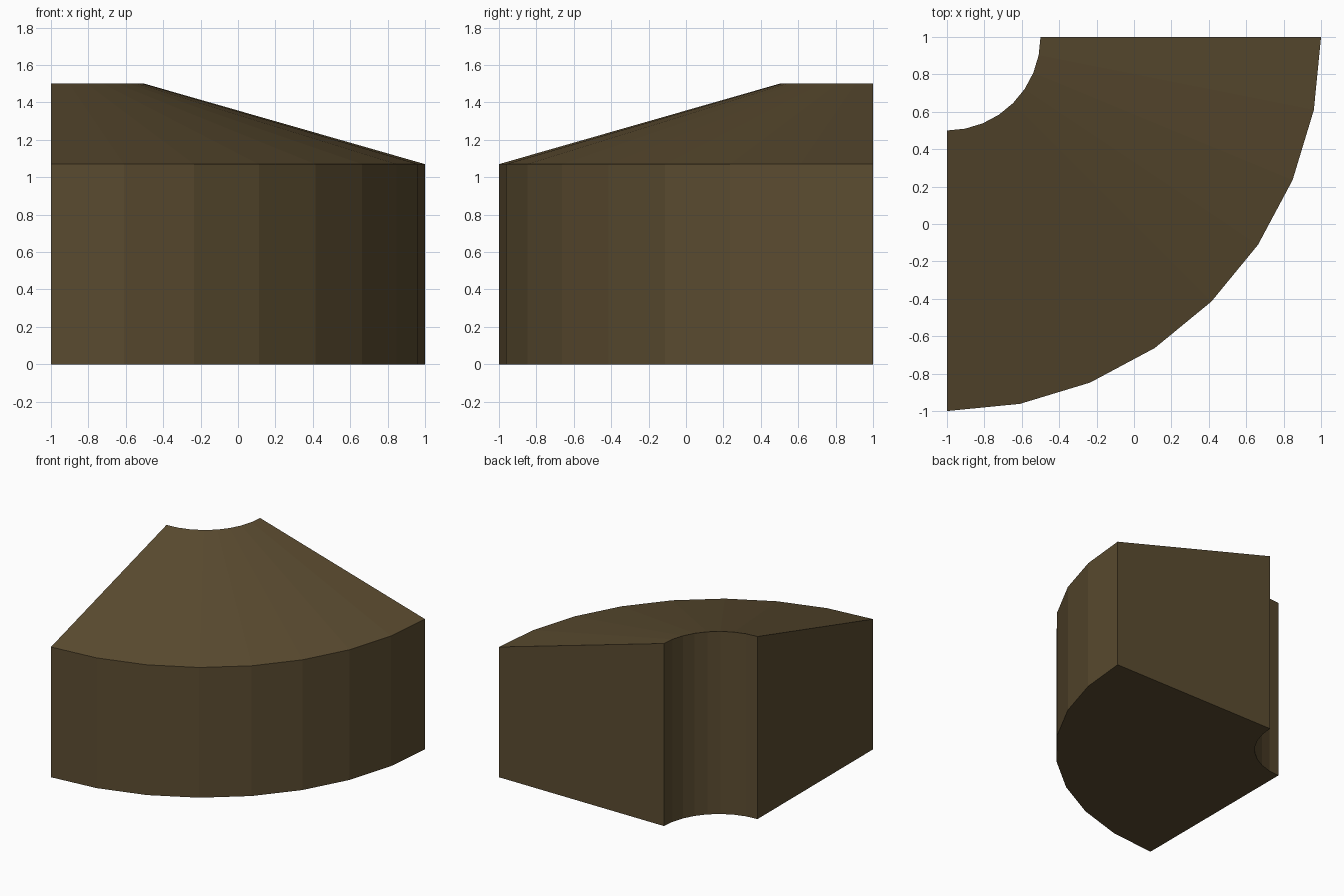
import bpy, bmesh, math

if "Cube" in bpy.data.objects:
    bpy.data.objects.remove(bpy.data.objects["Cube"])

# Quarter-ring block with a sloping top, centred on the back left corner
SEGMENTS = 8
CENTRE = (-1.0, 1.0)
PROFILE = [(0.5, 0.0), (2.0, 0.0), (2.0, 1.07), (0.5, 1.5)]  # radius, height

mat = bpy.data.materials.new("dark brown")
mat.diffuse_color = (0.105, 0.072, 0.030, 1.0)
mat.use_nodes = True
mat.node_tree.nodes["Principled BSDF"].inputs["Base Color"].default_value = mat.diffuse_color

bm = bmesh.new()

# Profile copies swept around the corner
rings = []
for i in range(SEGMENTS + 1):
    a = -math.pi / 2 + i * math.pi / 2 / SEGMENTS
    rings.append([bm.verts.new((CENTRE[0] + r * math.cos(a),
                                CENTRE[1] + r * math.sin(a), z))
                  for r, z in PROFILE])

# Curved walls, sloping top and base
for a, b in zip(rings, rings[1:]):
    for j in range(4):
        k = (j + 1) % 4
        bm.faces.new((a[j], b[j], b[k], a[k]))

# Flat end faces
bm.faces.new(rings[0])
bm.faces.new(rings[-1][::-1])
bmesh.ops.recalc_face_normals(bm, faces=bm.faces)

mesh = bpy.data.meshes.new("curved_corner_block")
bm.to_mesh(mesh)
bm.free()
mesh.materials.append(mat)
block = bpy.data.objects.new("curved_corner_block", mesh)
bpy.context.collection.objects.link(block)
